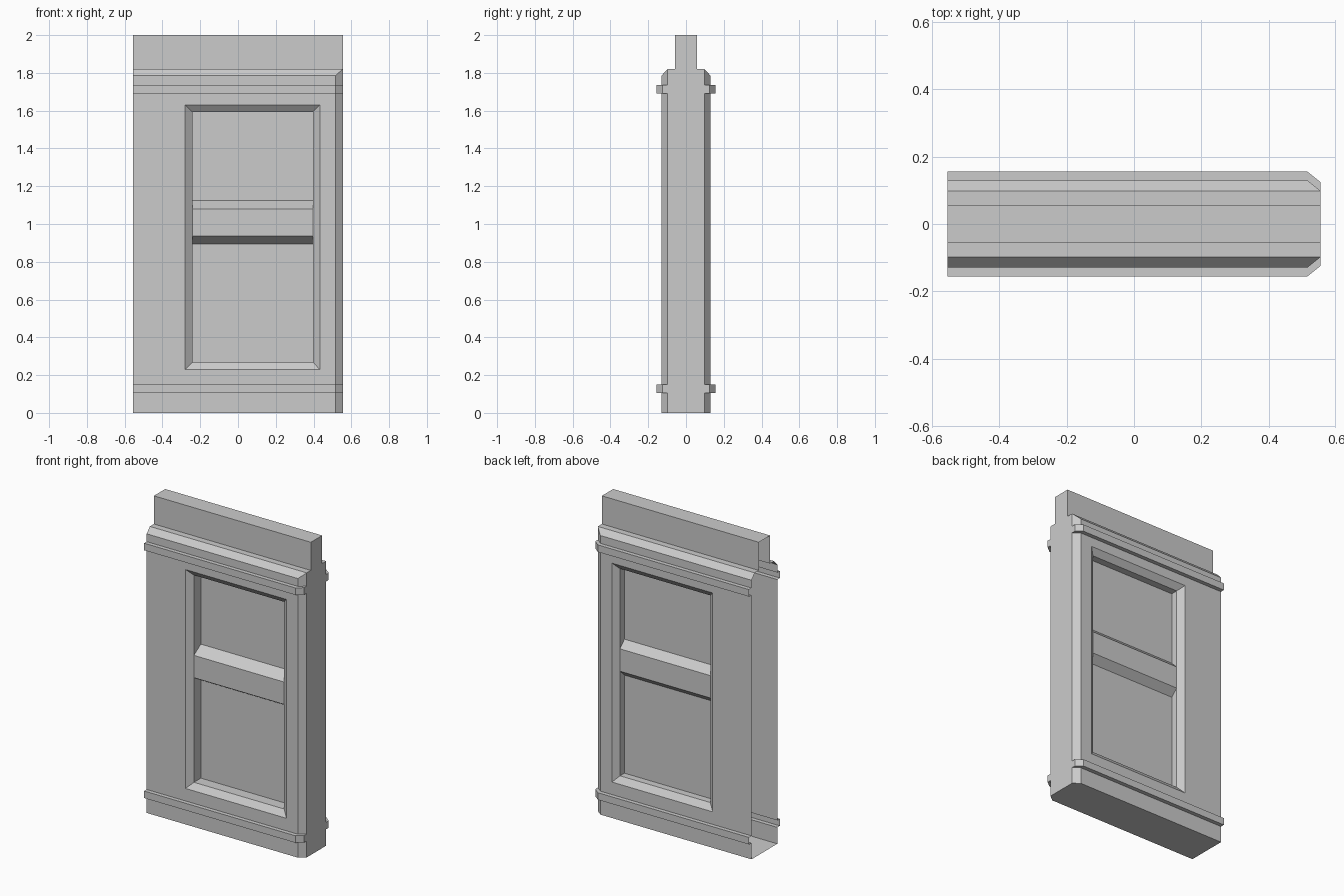
import bpy, bmesh

cube = bpy.data.objects.get("Cube")
if cube:
    bpy.data.objects.remove(cube, do_unlink=True)

grey = bpy.data.materials.new("plain_grey")
grey.use_nodes = True
colour = (0.6, 0.6, 0.6, 1)
grey.diffuse_color = colour
grey.node_tree.nodes["Principled BSDF"].inputs["Base Color"].default_value = colour

LEFT, CORNER, RIGHT = -0.555, 0.515, 0.555
FACE, CUT, BAND = 0.13, 0.032, 0.156
LOW, HIGH = 0.15, 1.69           # plain wall between the two bands
FRONT_PANE, BACK_PANE = 0.03, 0.055


def finish(bm, name):
    bmesh.ops.remove_doubles(bm, verts=bm.verts, dist=0.0005)
    bmesh.ops.recalc_face_normals(bm, faces=bm.faces)
    mesh = bpy.data.meshes.new(name)
    bm.to_mesh(mesh)
    bm.free()
    mesh.materials.append(grey)
    obj = bpy.data.objects.new(name, mesh)
    bpy.context.scene.collection.objects.link(obj)
    return obj


def bridge(bm, a, b, skip=()):
    """Join two closed rings of points with quads or triangles."""
    n = len(a)
    for i in range(n):
        j = (i + 1) % n
        if i in skip:
            continue
        pts = []
        for p in (a[i], a[j], b[j], b[i]):
            if p not in pts:
                pts.append(p)
        if len(pts) > 2:
            bm.faces.new([bm.verts.new(p) for p in pts])


def fill(bm, ring):
    pts = [p for i, p in enumerate(ring) if p != ring[i - 1]]
    bm.faces.new([bm.verts.new(p) for p in pts])


def rect(x0, x1, z0, z1, y):
    return [(x0, y, z0), (x1, y, z0), (x1, y, z1), (x0, y, z1)]


# Wall: half profile (y, z) from the floor up, with both bands and the top rail
half = [(FACE, 0), (FACE, 0.105), (BAND, 0.105), (BAND, LOW), (FACE, LOW),
        (FACE, HIGH), (BAND, HIGH), (BAND, 1.735), (FACE, 1.735),
        (FACE, 1.785), (FACE - CUT, 1.82), (0.057, 1.82), (0.057, 2.0)]
profile = half + [(-y, z) for y, z in reversed(half)]


def corner_cut(y, z):
    """Pull a profile point in to form the mitred corner."""
    if z == 1.785:
        z = 1.82
    if abs(y) >= FACE:
        y -= CUT if y > 0 else -CUT
    return (RIGHT, y, z)


wall = bmesh.new()
start = [(LEFT, y, z) for y, z in profile]
corner = [(CORNER if abs(y) >= FACE else RIGHT, y, z) for y, z in profile]
end = [corner_cut(y, z) for y, z in profile]
plain = half.index((FACE, LOW))
mirrored = profile.index((-FACE, HIGH))
bridge(wall, start, corner, skip=(plain, mirrored))
bridge(wall, corner, end)
fill(wall, end)

# Window recess on both sides: sloped edge, straight reveal, flat pane
for side, pane in ((-1, FRONT_PANE), (1, BACK_PANE)):
    rings = [rect(LEFT, CORNER, LOW, HIGH, side * FACE),
             rect(-0.28, 0.433, 0.23, 1.63, side * FACE),
             rect(-0.242, 0.397, 0.268, 1.593, side * 0.1),
             rect(-0.242, 0.397, 0.268, 1.593, side * pane)]
    for a, b in zip(rings, rings[1:]):
        bridge(wall, a, b)
    fill(wall, rings[-1])
finish(wall, "wall_panel")

# Cross bars with sloped top and bottom
for name, side, pane in (("front_cross_bar", -1, FRONT_PANE),
                         ("back_cross_bar", 1, BACK_PANE)):
    bar = bmesh.new()
    section = [(pane, 0.895), (0.1, 0.937), (0.1, 1.08), (pane, 1.125)]
    bridge(bar, [(-0.242, side * y, z) for y, z in section],
           [(0.397, side * y, z) for y, z in section], skip=(3,))
    obj = finish(bar, name)
    # Make the open strip face outward
    if obj.data.polygons[1].normal.y * side < 0:
        obj.data.flip_normals()
